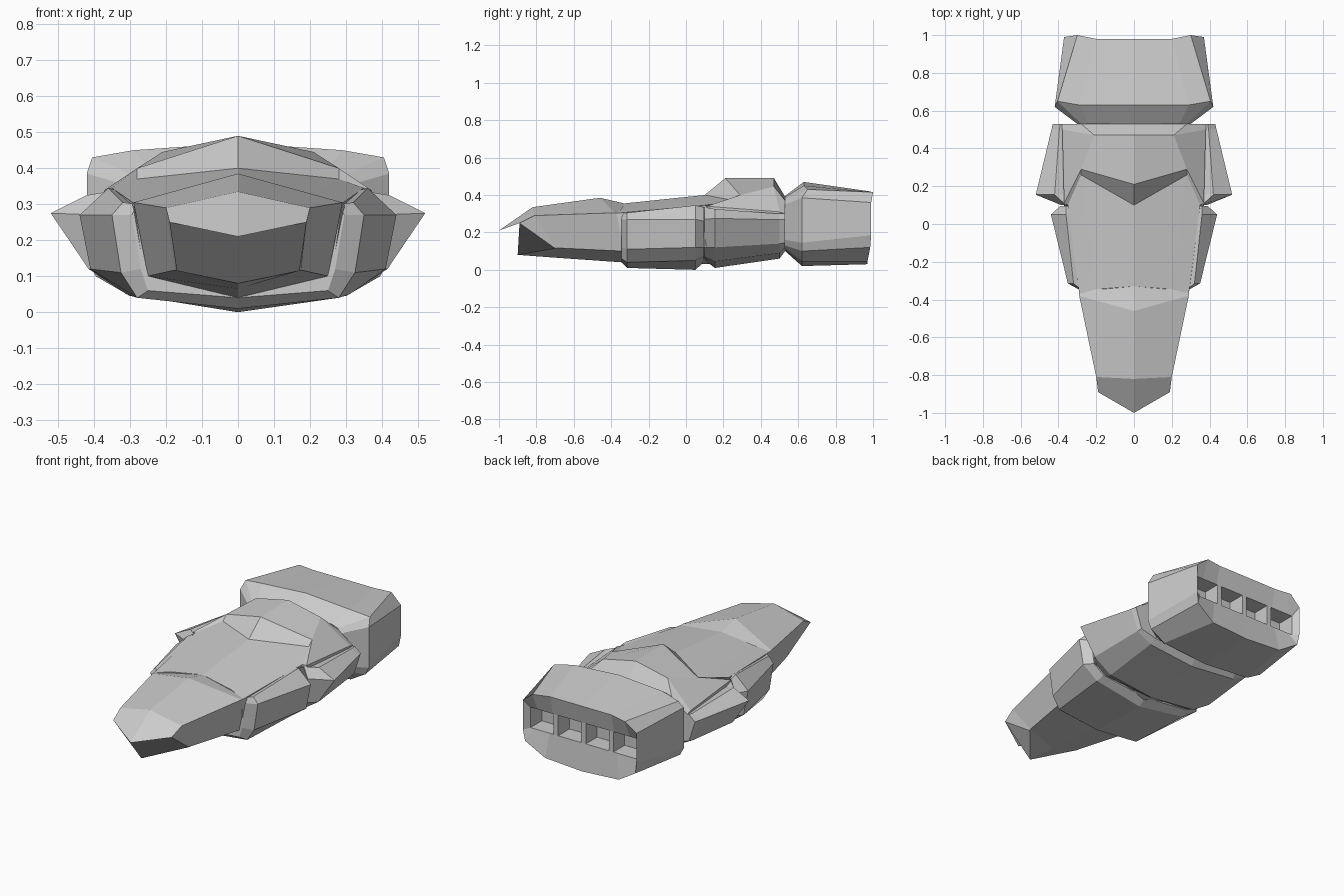
import bpy, bmesh


def loft(name, stations):
    """Skin half sections (top centre to bottom centre), mirrored across x = 0."""
    bm = bmesh.new()
    rings = []
    for half in stations:
        full = half + [(-x, y, z) for x, y, z in reversed(half[1:-1])]
        rings.append([bm.verts.new(p) for p in full])
    n = len(rings[0])
    for a, b in zip(rings, rings[1:]):
        for i in range(n):
            j = (i + 1) % n
            bm.faces.new((a[i], a[j], b[j], b[i]))
    bm.faces.new(rings[0])
    bm.faces.new(rings[-1])
    bmesh.ops.remove_doubles(bm, verts=bm.verts, dist=0.0005)
    bmesh.ops.recalc_face_normals(bm, faces=bm.faces)
    me = bpy.data.meshes.new(name)
    bm.to_mesh(me)
    bm.free()
    ob = bpy.data.objects.new(name, me)
    bpy.context.collection.objects.link(ob)
    return ob


def flat(y, pts):
    return [(x, y, z) for x, z in pts]


# Pointed nose with chined belly
loft("nose_hull", [
    [(0, -1, .21), (.19, -.89, .25), (.17, -.70, .115), (0, -.90, .08)],
    [(0, -.82, .335), (.20, -.81, .29), (.175, -.69, .117), (0, -.70, .065)],
    [(0, -.46, .385), (.29, -.38, .305), (.25, -.34, .10), (0, -.34, .04)],
    [(0, -.33, .355), (.29, -.33, .30), (.25, -.33, .10), (0, -.33, .04)],
])

# Central spine with the raised chevron deck
loft("main_hull", [
    [(0, -.33, .355), (.20, -.345, .325), (.29, -.37, .303), (.26, -.33, .10), (0, -.33, .04)],
    [(0, .10, .40), (.28, .26, .37), (.35, .10, .345), (.37, .09, .12), (0, .09, .03)],
    [(0, .21, .49), (.28, .29, .40), (.37, .11, .34), (.37, .10, .12), (0, .10, .03)],
    [(0, .47, .49), (.21, .47, .445), (.38, .50, .31), (.36, .50, .13), (0, .50, .07)],
    [(0, .53, .39), (.28, .53, .37), (.38, .53, .30), (.34, .53, .15), (0, .53, .10)],
])

# Flared armour around the middle
loft("middle_armour", [
    flat(-.345, [(0, .25), (.28, .30), (.295, .27), (.27, .12), (.25, .06), (0, .04)]),
    flat(-.315, [(0, .25), (.32, .305), (.35, .27), (.325, .11), (.28, .04), (0, .01)]),
    flat(.05, [(0, .25), (.36, .345), (.44, .27), (.41, .12), (.31, .05), (0, 0)]),
    flat(.095, [(0, .25), (.36, .335), (.39, .26), (.37, .12), (.30, .07), (0, .04)]),
])

# Flared armour behind it, ending in side spikes
loft("rear_armour", [
    flat(.10, [(0, .25), (.36, .335), (.385, .27), (.36, .12), (.29, .07), (0, .05)]),
    flat(.155, [(0, .25), (.42, .325), (.52, .275), (.415, .12), (.30, .045), (0, .01)]),
    flat(.50, [(0, .25), (.395, .30), (.437, .268), (.395, .14), (.30, .09), (0, .06)]),
    flat(.53, [(0, .25), (.39, .30), (.43, .268), (.39, .145), (.29, .12), (0, .10)]),
])

# Engine block with recessed exhaust slot
slot = [(0, .31), (.20, .31), (.30, .31), (.345, .31), (.345, .19), (.32, .19), (.22, .19), (0, .19)]
loft("engine_block", [
    flat(.53, [(0, .395), (.24, .39), (.28, .375), (.30, .35), (.30, .16), (.28, .13), (.23, .11), (0, .10)]),
    [(0, .63, .47), (.29, .63, .45), (.405, .65, .43), (.42, .62, .385),
     (.42, .62, .145), (.395, .62, .10), (.30, .62, .045), (0, .62, .02)],
    [(0, .98, .42), (.20, .98, .42), (.30, 1, .415), (.37, .99, .36),
     (.37, .99, .185), (.36, .985, .12), (.24, .97, .045), (0, .97, .03)],
    flat(.955, slot),
    flat(.85, slot),
])

# Vanes dividing the exhaust slot
for i, x in enumerate((-.18, 0, .18)):
    bpy.ops.mesh.primitive_cube_add(size=1, location=(x, .90, .25))
    vane = bpy.context.object
    vane.name = f"exhaust_vane_{i + 1}"
    vane.scale = (.03, .11, .124)
